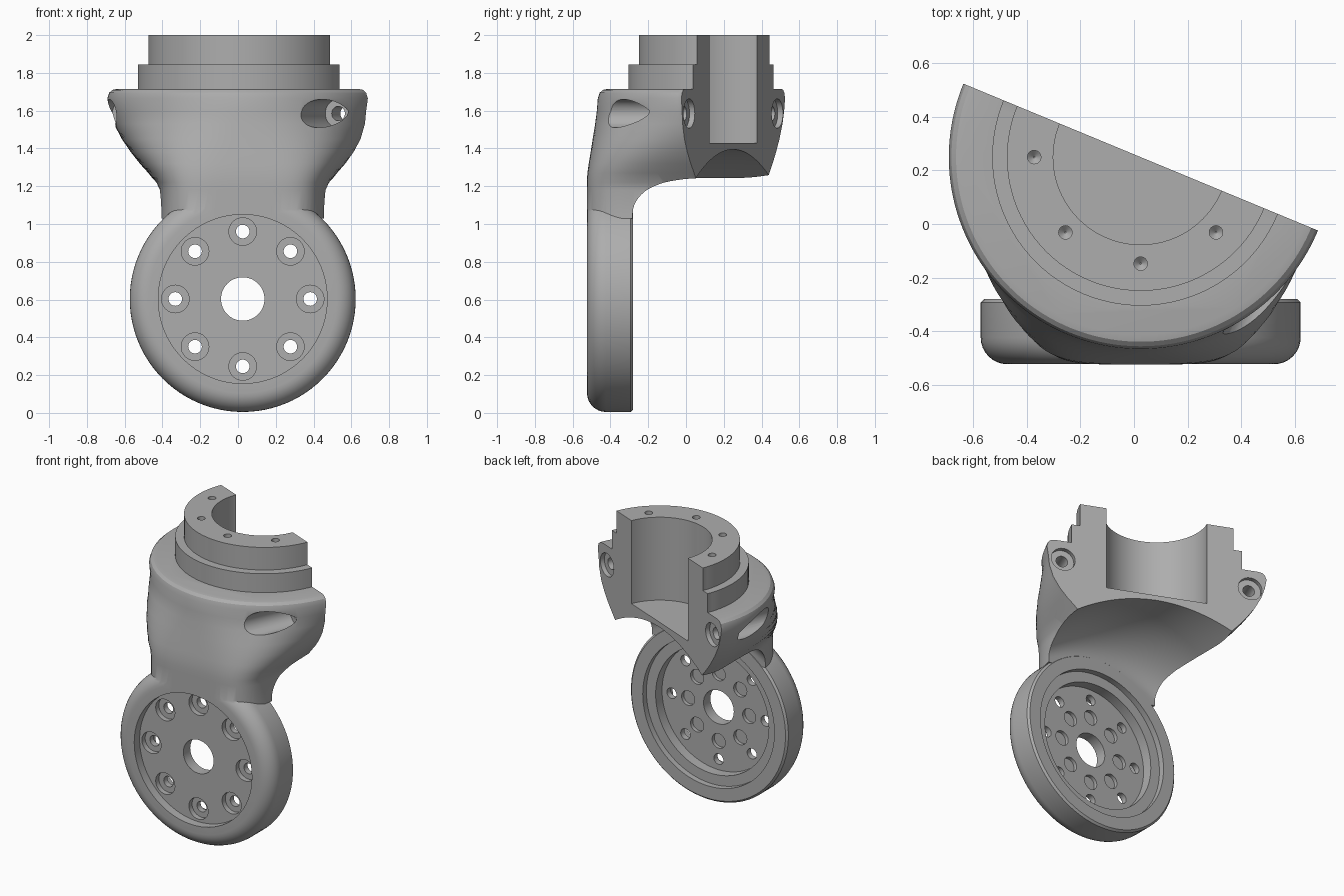
import bpy, bmesh, math
from mathutils import Matrix, Vector

cube = bpy.data.objects.get("Cube")
if cube:
    bpy.data.objects.remove(cube, do_unlink=True)

CX, CY = 0.025, 0.25          # axis of the collar
RING_Z = 0.603                # height of the ring centre
TILT = math.radians(-22.5)    # direction of the split face
SEG = 96

UPRIGHT = Matrix.Translation((CX, CY, 0))
FACING = Matrix.Translation((CX, 0, RING_Z)) @ Matrix.Rotation(math.pi / 2, 4, 'X')
SPLIT = UPRIGHT @ Matrix.Rotation(TILT, 4, 'Z')


def finish(name, bm):
    bmesh.ops.recalc_face_normals(bm, faces=bm.faces)
    mesh = bpy.data.meshes.new(name)
    bm.to_mesh(mesh)
    bm.free()
    obj = bpy.data.objects.new(name, mesh)
    bpy.context.scene.collection.objects.link(obj)
    return obj


def loft(bm, rings):
    """Skin closed loops of points and cap both ends."""
    loops = [[bm.verts.new(p) for p in ring] for ring in rings]
    n = len(loops[0])
    for a, b in zip(loops, loops[1:]):
        for i in range(n):
            j = (i + 1) % n
            bm.faces.new((a[i], a[j], b[j], b[i]))
    bm.faces.new(loops[0])
    bm.faces.new(loops[-1])


def lathe(bm, profile, matrix, seg=SEG):
    """Turn (radius, height) points around the local z axis."""
    loft(bm, [[matrix @ Vector((r * math.cos(2 * math.pi * i / seg),
                                r * math.sin(2 * math.pi * i / seg), h))
               for i in range(seg)] for r, h in profile])


def turned(name, profile, matrix):
    bm = bmesh.new()
    lathe(bm, profile, matrix)
    return finish(name, bm)


def hole_circle(name, profile, matrix, radius, angles, seg=32):
    """Same turned plug repeated around a circle."""
    bm = bmesh.new()
    for a in angles:
        spot = Vector((math.cos(a), math.sin(a), 0)) * radius
        lathe(bm, profile, matrix @ Matrix.Translation(spot), seg)
    return finish(name, bm)


def combine(obj, tool, operation):
    mod = obj.modifiers.new("combine", 'BOOLEAN')
    mod.operation = operation
    mod.solver = 'EXACT'
    mod.object = tool
    graph = bpy.context.evaluated_depsgraph_get()
    graph.update()
    mesh = bpy.data.meshes.new_from_object(obj.evaluated_get(graph))
    obj.modifiers.clear()
    obj.data = mesh
    bpy.data.objects.remove(tool, do_unlink=True)


def section(z, w, d, n):
    """Round at the back, squarer towards the front."""
    ring = []
    for i in range(2 * SEG):
        a = math.pi * i / SEG
        c, s = abs(math.cos(a)), abs(math.sin(a))
        depth, e = (d, n) if math.sin(a) < 0 else (w, 2)
        r = ((c / w) ** e + (s / depth) ** e) ** (-1 / e)
        ring.append((CX + r * math.cos(a), CY + r * math.sin(a), z))
    return ring


# Neck flaring into the bowl: height, half width, front depth, squareness
bm = bmesh.new()
loft(bm, [section(*row) for row in (
    (1.03, .445, .775, 5), (1.18, .445, .775, 5), (1.22, .46, .775, 4.7),
    (1.27, .50, .772, 4.2), (1.32, .545, .765, 3.6), (1.38, .592, .755, 3.1),
    (1.45, .64, .744, 2.6), (1.53, .682, .731, 2.2), (1.6, .705, .722, 2),
    (1.665, .717, .717, 2), (1.695, .707, .707, 2), (1.71, .69, .69, 2),
    (1.715, .665, .665, 2))])
body = finish("swivel_bracket", bm)

# Arched hollow under the bowl
bm = bmesh.new()
ys = [0.1 - 0.382 * math.cos(math.pi / 2 * i / 16) for i in range(17)] + [1.0]
xs = [-0.9 + 1.8 * i / 48 for i in range(49)]
grid = []
for y in ys:
    t = max(0.0, (0.1 - y) / 0.382)
    base = 1.04 + 0.215 * math.sqrt(max(0.0, 1 - t * t))
    grid.append([bm.verts.new((CX + x, y, base + 0.14 * (1 - (x / 0.46) ** 2)))
                 for x in xs])
for a, b in zip(grid, grid[1:]):
    for i in range(len(xs) - 1):
        bm.faces.new((a[i], a[i + 1], b[i + 1], b[i]))
low = bmesh.ops.extrude_face_region(bm, geom=bm.faces[:])
for v in low["geom"]:
    if isinstance(v, bmesh.types.BMVert):
        v.co.z = 0.5
combine(body, finish("arch_cutter", bm), 'DIFFERENCE')

# Stepped collar
combine(body, turned("collar", [(.555, 1.6), (.555, 1.845), (.5, 1.845), (.5, 2)],
                     UPRIGHT), 'UNION')

# Ring disc with rounded front rim
rim = [(.498 + .1 * math.cos(a), .424 + .1 * math.sin(a))
       for a in (math.pi / 2 * i / 8 for i in range(9))]
combine(body, turned("ring", [(.585, .28), (.598, .293)] + rim, FACING), 'UNION')

# Bore and split face
combine(body, turned("bore_cutter", [(.327, 1.43), (.327, 2.2)], UPRIGHT), 'DIFFERENCE')
bm = bmesh.new()
bmesh.ops.create_cube(bm, size=2, matrix=SPLIT @ Matrix.Translation((0, 1, 2)))
combine(body, finish("split_cutter", bm), 'DIFFERENCE')

# Ring recesses and centre hole
for profile in ([(.447, .465), (.447, .7)],
                [(.43, .2), (.43, .39)],
                [(.5, .2), (.5, .32)],
                [(.115, .2), (.115, .7)]):
    combine(body, turned("recess_cutter", profile, FACING), 'DIFFERENCE')

# Counterbored screw holes and blind holes in the ring
eighths = [math.pi / 4 * i for i in range(8)]
combine(body, hole_circle("screw_cutter", [(.036, .3), (.036, .43), (.073, .43), (.073, .6)],
                          FACING, .357, eighths), 'DIFFERENCE')
combine(body, hole_circle("blind_cutter", [(.05, .3), (.05, .415)],
                          FACING, .232, eighths), 'DIFFERENCE')

# Small tapped holes on top of the collar
combine(body, hole_circle("tap_cutter", [(.003, 1.88), (.025, 1.9), (.025, 2.1)],
                          UPRIGHT, .398, [math.pi * (1 + i / 4) for i in range(4)]),
        'DIFFERENCE')

# Clamp bolt holes through the split face, with pockets on the outside
BOLT = SPLIT @ Matrix.Translation((0, 0, 1.585)) @ Matrix.Rotation(math.pi / 2, 4, 'X')
combine(body, hole_circle("bolt_cutter",
                          [(.078, -.1), (.078, .03), (.038, .03), (.038, .15),
                           (.075, .15), (.075, .8)],
                          BOLT, .61, (0, math.pi)), 'DIFFERENCE')

# Plain grey finish
grey = bpy.data.materials.new("plain_grey")
grey.use_nodes = True
colour = (0.42, 0.42, 0.42, 1)
grey.diffuse_color = colour
grey.node_tree.nodes["Principled BSDF"].inputs["Base Color"].default_value = colour
body.data.materials.clear()
body.data.materials.append(grey)
for p in body.data.polygons:
    p.material_index = 0

bpy.ops.object.select_all(action='DESELECT')
body.select_set(True)
bpy.context.view_layer.objects.active = body
bpy.ops.object.shade_smooth_by_angle(angle=math.radians(30))
